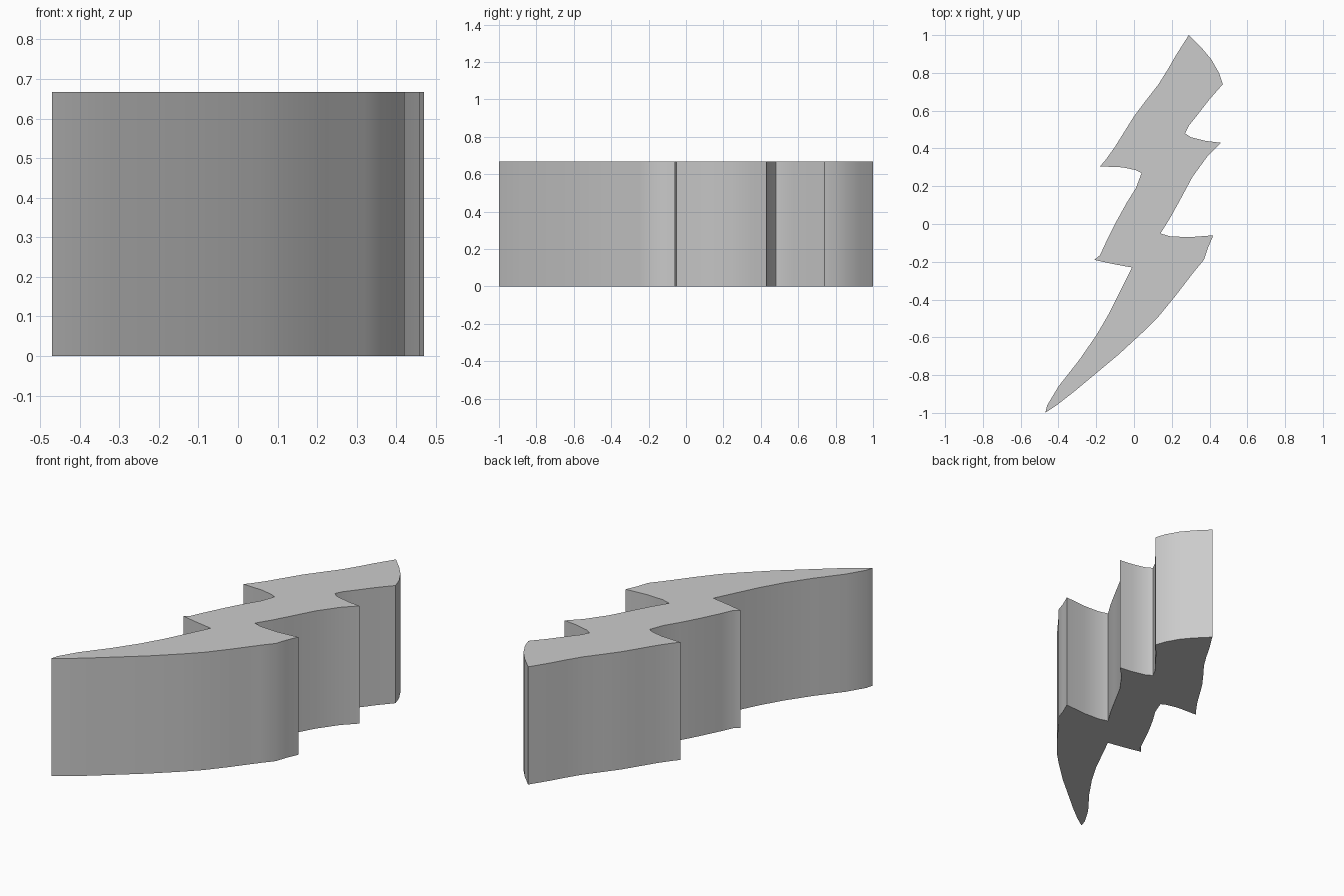
import bpy
import bmesh
import math

SCALE = 0.01
HEIGHT = 0.667

default_cube = bpy.data.objects.get("Cube")
if default_cube:
    bpy.data.objects.remove(default_cube, do_unlink=True)


def make_material(name, colour):
    material = bpy.data.materials.new(name)
    material.use_nodes = True
    material.diffuse_color = colour
    shader = material.node_tree.nodes["Principled BSDF"]
    shader.inputs["Base Color"].default_value = colour
    return material


def extrude_outline(name, outline, height, material):
    """Turn a closed flat outline into a solid with smooth walls and crisp corners."""
    shape = bmesh.new()
    corners = [shape.verts.new((x * SCALE, y * SCALE, 0)) for x, y in outline]
    base = shape.faces.new(corners)
    extruded = bmesh.ops.extrude_face_region(shape, geom=[base], use_keep_orig=True)
    top_corners = [item for item in extruded["geom"] if isinstance(item, bmesh.types.BMVert)]
    bmesh.ops.translate(shape, verts=top_corners, vec=(0, 0, height))
    bmesh.ops.recalc_face_normals(shape, faces=shape.faces)
    mesh = bpy.data.meshes.new(name)
    shape.to_mesh(mesh)
    shape.free()
    mesh.materials.append(material)

    solid = bpy.data.objects.new(name, mesh)
    bpy.context.collection.objects.link(solid)
    bpy.ops.object.select_all(action="DESELECT")
    solid.select_set(True)
    bpy.context.view_layer.objects.active = solid
    bpy.ops.object.shade_smooth_by_angle(angle=math.radians(30))
    return solid


# Right-hand edge, from the upper tip down to the lower point
upper_cap = [(29, 100), (36, 93), (41, 87), (45, 80), (47, 74)]
upper_step = [(40, 66), (33, 57), (29, 52), (27, 48), (30, 46), (38, 44), (46, 43)]
middle_step = [(39, 36), (31, 25), (24, 12), (19, 3), (14, -5), (19, -6.5), (29, -7), (42, -6)]
lower_blade = [(39, -13), (37, -19), (32, -25), (22, -38), (13, -49), (5, -57),
               (-8, -69), (-20, -79), (-32, -89), (-41, -96), (-47, -100)]

# Left-hand edge, from the lower point back up to the tip
blade_back = [(-46, -96), (-40, -86), (-29, -72), (-20, -59), (-13, -47), (-7, -35), (-1, -23)]
lower_notch = [(-4, -22.5), (-12, -21), (-21, -19)]
middle_back = [(-18, -16.5), (-15, -10), (-9, 2), (-4, 11), (1, 19), (4, 27)]
upper_notch = [(1, 28.5), (-6, 30), (-18, 30.5)]
upper_back = [(-15, 34), (-10, 41), (-5, 49), (0, 57), (6, 65), (13, 74), (18, 82), (22, 89)]

bolt_outline = (upper_cap + upper_step + middle_step + lower_blade
                + blade_back + lower_notch + middle_back + upper_notch + upper_back)

# Lightning bolt slab
plain_grey = make_material("plain_grey", (0.6, 0.6, 0.6, 1.0))
extrude_outline("lightning_bolt", bolt_outline, HEIGHT, plain_grey)
